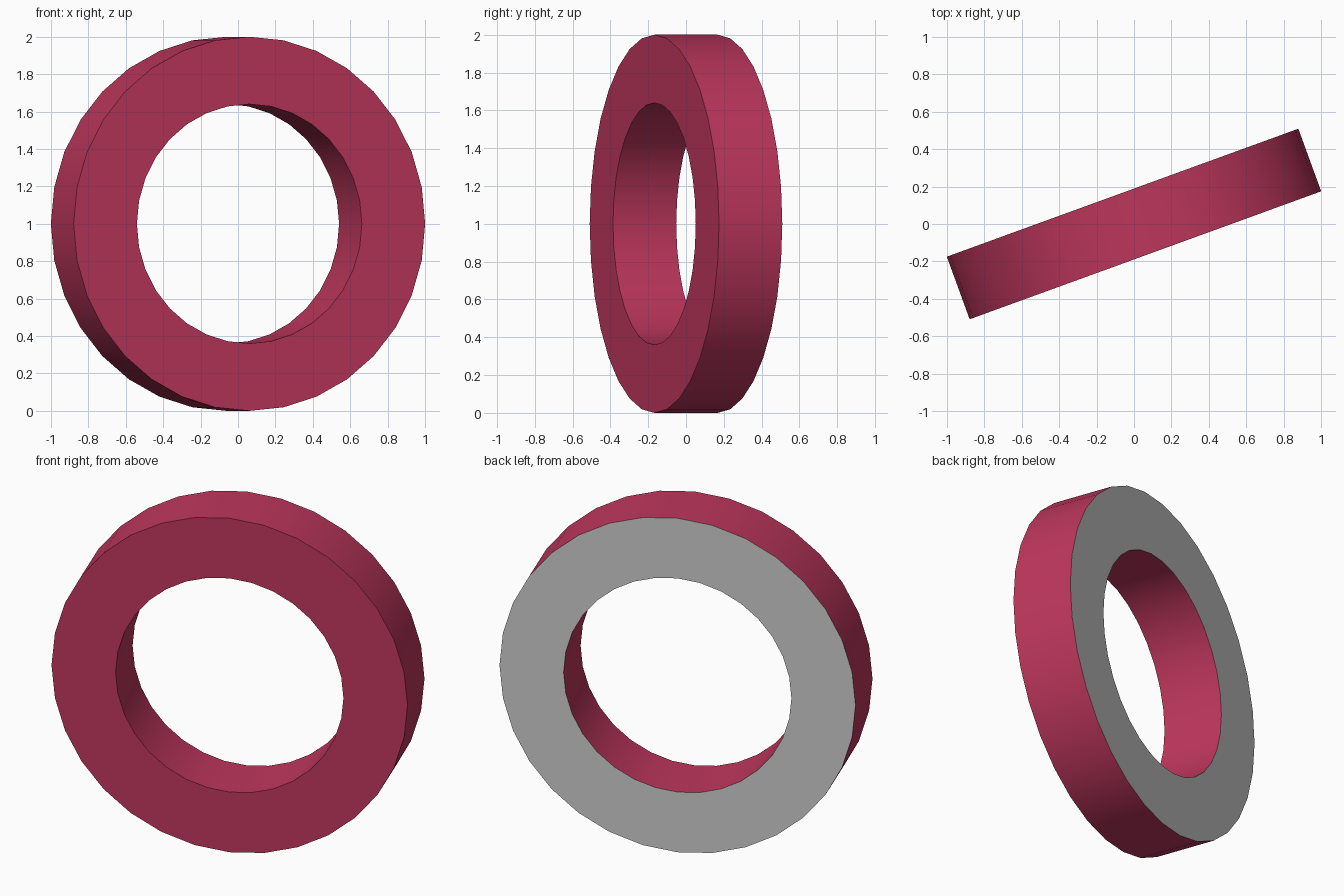
import bpy, bmesh
from math import radians, tau
from mathutils import Vector

if "Cube" in bpy.data.objects:
    bpy.data.objects.remove(bpy.data.objects["Cube"])

OUTER, INNER, HALF, SIDES = 1.0, 0.64, 0.178, 32

red = bpy.data.materials.new("crimson")
red.diffuse_color = (0.51, 0.037, 0.109, 1)
red.use_nodes = True
red.node_tree.nodes["Principled BSDF"].inputs["Base Color"].default_value = red.diffuse_color

# Ring: rectangular profile spun around the y axis
bm = bmesh.new()
profile = [(INNER, -HALF), (OUTER, -HALF), (OUTER, HALF), (INNER, HALF)]
verts = [bm.verts.new((r, y, 0)) for r, y in profile]
edges = [bm.edges.new((verts[i], verts[(i + 1) % 4])) for i in range(4)]
bmesh.ops.spin(bm, geom=verts + edges, cent=(0, 0, 0), axis=(0, 1, 0),
               angle=tau, steps=SIDES, use_merge=True)
bmesh.ops.remove_doubles(bm, verts=bm.verts, dist=1e-4)
bmesh.ops.recalc_face_normals(bm, faces=bm.faces)

# Back face stays plain grey
for f in bm.faces:
    f.material_index = 1 if f.normal.y > 0.9 else 0

mesh = bpy.data.meshes.new("ring")
bm.to_mesh(mesh)
bm.free()
mesh.materials.append(red)
mesh.materials.append(None)

ring = bpy.data.objects.new("ring", mesh)
bpy.context.collection.objects.link(ring)
ring.location = Vector((0, 0, OUTER))
ring.rotation_euler.z = radians(20)

# Smooth walls, sharp rims
bpy.context.view_layer.objects.active = ring
ring.select_set(True)
bpy.ops.object.shade_smooth_by_angle(angle=radians(30))
